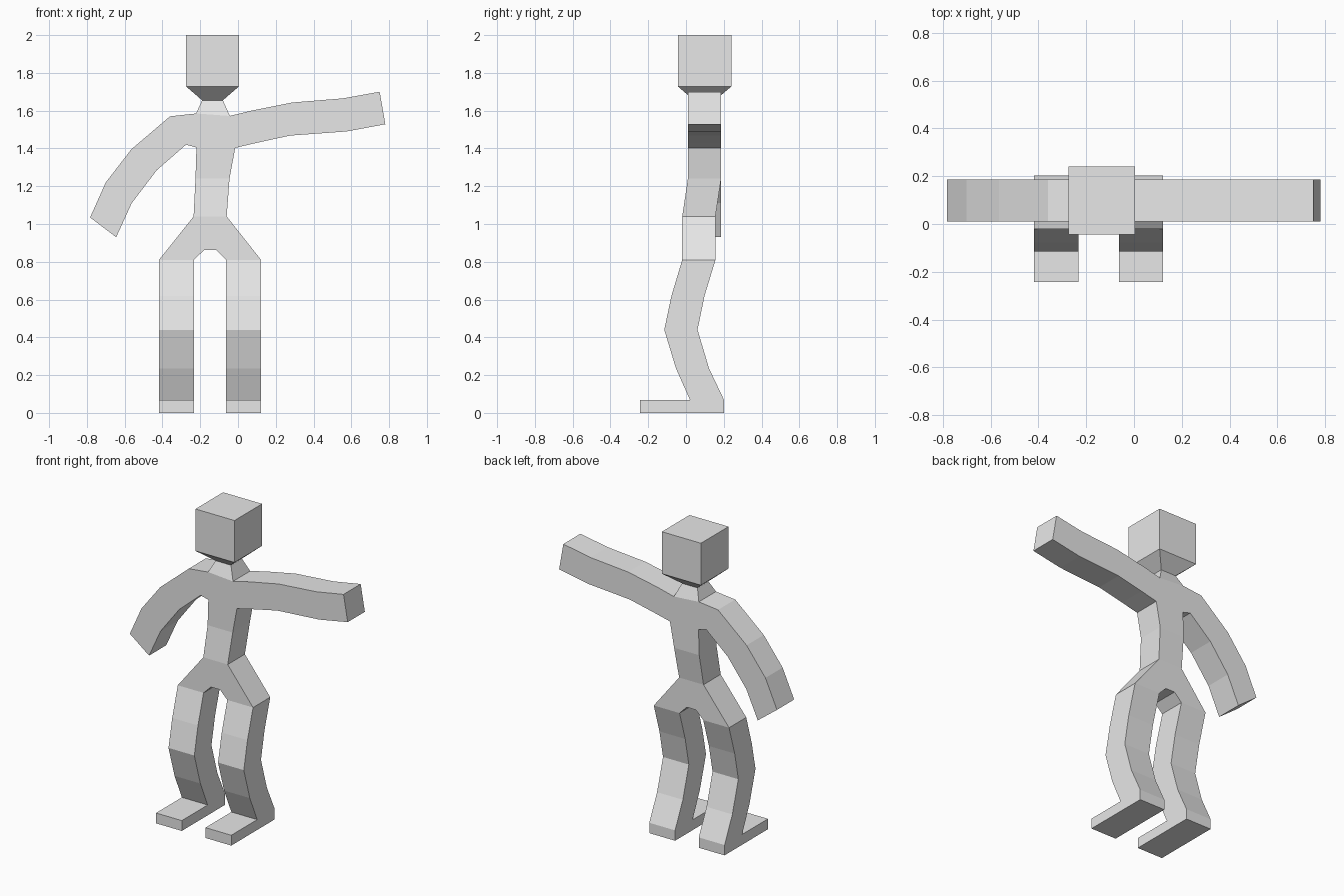
import bpy, bmesh

if "Cube" in bpy.data.objects:
    bpy.data.objects.remove(bpy.data.objects["Cube"])

grey = bpy.data.materials.new("light grey")
grey.diffuse_color = (0.8, 0.8, 0.8, 1)
grey.use_nodes = True
grey.node_tree.nodes["Principled BSDF"].inputs["Base Color"].default_value = grey.diffuse_color


def finish(name, bm):
    bmesh.ops.recalc_face_normals(bm, faces=bm.faces)
    me = bpy.data.meshes.new(name)
    bm.to_mesh(me)
    bm.free()
    me.materials.append(grey)
    ob = bpy.data.objects.new(name, me)
    bpy.context.collection.objects.link(ob)
    return ob


def prism(name, front, shift, open_edges=()):
    """Sweep an outline of 3D points by a shift, leaving joint edges open."""
    bm = bmesh.new()
    a = [bm.verts.new(p) for p in front]
    b = [bm.verts.new([c + d for c, d in zip(p, shift)]) for p in front]
    bm.faces.new(a)
    bm.faces.new(b[::-1])
    n = len(a)
    for i in range(n):
        if i not in open_edges:
            j = (i + 1) % n
            bm.faces.new((a[j], a[i], b[i], b[j]))
    return finish(name, bm)


def loft(name, rings, cap_top):
    """Join stacked rectangles given as (x0, x1, y0, y1, z)."""
    bm = bmesh.new()
    loops = [[bm.verts.new(p) for p in ((x0, y0, z), (x1, y0, z), (x1, y1, z), (x0, y1, z))]
             for x0, x1, y0, y1, z in rings]
    for lo, hi in zip(loops, loops[1:]):
        for i in range(4):
            j = (i + 1) % 4
            bm.faces.new((lo[i], lo[j], hi[j], hi[i]))
    if cap_top:
        bm.faces.new(loops[-1])
    return finish(name, bm)


DEPTH = 0.176
Y_CHEST, Y_HIP = 0.01, -0.02

# Chest with both arms, open at the waist (edge 0) and at the neck
chest = [(-0.225, 1.24), (-0.045, 1.24), (-0.015, 1.403),
         # raised arm: underside, hand end, top
         (0.10, 1.43), (0.275, 1.468), (0.575, 1.49), (0.78, 1.528),
         (0.75, 1.70), (0.555, 1.665), (0.285, 1.643), (0.07, 1.60),
         (-0.043, 1.572), (-0.222, 1.585),
         # lowered arm: top, hand end, underside
         (-0.36, 1.57), (-0.565, 1.395), (-0.70, 1.22), (-0.783, 1.035),
         (-0.645, 0.93), (-0.563, 1.11), (-0.43, 1.285), (-0.275, 1.42), (-0.22, 1.405)]
prism("chest_and_arms", [(x, Y_CHEST, z) for x, z in chest], (0, DEPTH, 0), (0, 11))

# Abdomen leaning forward to the hips
prism("abdomen", [(-0.235, Y_HIP, 1.04), (-0.06, Y_HIP, 1.04),
                  (-0.045, Y_CHEST, 1.24), (-0.225, Y_CHEST, 1.24)], (0, DEPTH, 0), (0, 2))

# Pelvis, open where the legs join
pelvis = [(-0.235, 1.04), (-0.418, 0.81), (-0.233, 0.81), (-0.18, 0.862),
          (-0.115, 0.862), (-0.063, 0.81), (0.122, 0.81), (-0.06, 1.04)]
prism("pelvis", [(x, Y_HIP, z) for x, z in pelvis], (0, DEPTH, 0), (1, 5, 7))

# Legs with feet, swept sideways from one side profile
leg = [(0.156, 0.81), (-0.02, 0.81), (-0.077, 0.62), (-0.115, 0.44), (-0.053, 0.235),
       (0.022, 0.067), (-0.243, 0.067), (-0.243, 0), (0.202, 0), (0.202, 0.067),
       (0.122, 0.235), (0.061, 0.44), (0.098, 0.62)]
for name, x in (("right_leg", -0.418), ("left_leg", -0.063)):
    prism(name, [(x, y, z) for y, z in leg], (0.185, 0, 0), (0,))

# Neck flaring into the shoulders
neck_top = (-0.19, -0.08, 0.042, 0.154, 1.655)
neck = loft("neck", [(-0.222, -0.043, Y_CHEST, Y_CHEST + DEPTH, 1.578), neck_top], False)
for v in neck.data.vertices:
    if v.co.z < 1.6:
        v.co.z = 1.585 if v.co.x < -0.1 else 1.572

# Head with tapered jaw
loft("head", [neck_top, (-0.275, 0.005, -0.043, 0.24, 1.728),
              (-0.275, 0.005, -0.043, 0.24, 2.0)], True)
